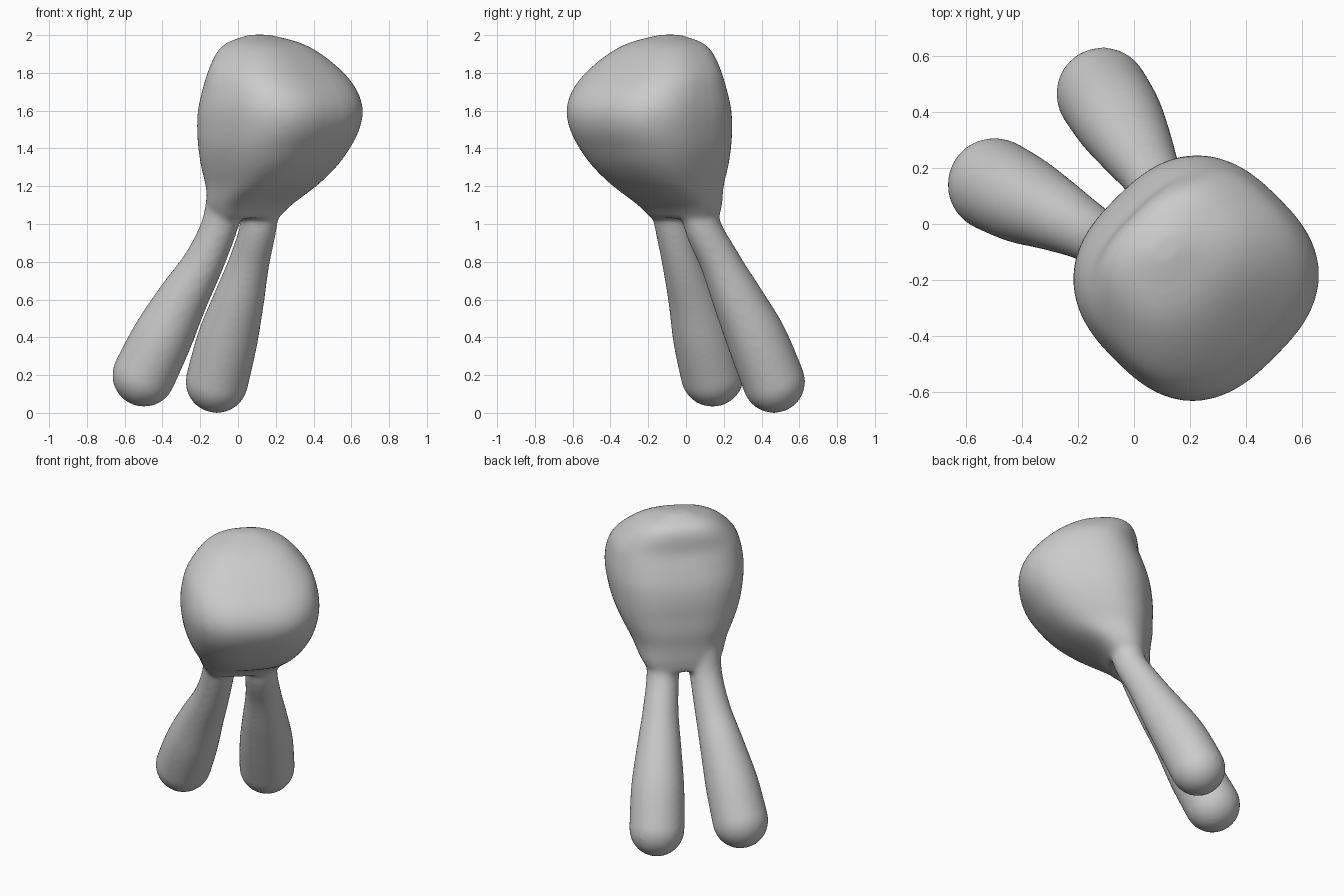
import bpy, bmesh, math
from mathutils import Vector

if "Cube" in bpy.data.objects:
    bpy.data.objects.remove(bpy.data.objects["Cube"])

SIDES = 48
bm = bmesh.new()


def spline(keys, steps):
    """Smooth interpolation through key tuples (Catmull-Rom)."""
    out = []
    for i in range(len(keys) - 1):
        p0, p1 = keys[max(i - 1, 0)], keys[i]
        p2, p3 = keys[i + 1], keys[min(i + 2, len(keys) - 1)]
        for s in range(steps):
            t = s / steps
            out.append([0.5 * (2 * b + (c - a) * t + (2 * a - 5 * b + 4 * c - d) * t * t
                               + (3 * b - a - 3 * c + d) * t ** 3)
                        for a, b, c, d in zip(p0, p1, p2, p3)])
    return out + [list(keys[-1])]


def loft(rings):
    """Closed skin over a list of point rings."""
    rows = [[bm.verts.new(p) for p in ring] for ring in rings]
    for r0, r1 in zip(rows, rows[1:]):
        for i in range(SIDES):
            j = (i + 1) % SIDES
            bm.faces.new((r0[i], r0[j], r1[j], r1[i]))
    bm.faces.new(rows[0][::-1])
    bm.faces.new(rows[-1])


# Crown: rounded-square sections (z, forward centre, half depth, half width)
fwd = Vector((1, -1, 0)).normalized()
side = Vector((1, 1, 0)).normalized()
crown = [(1.03, .03, .11, .21), (1.1, .065, .157, .25), (1.2, .152, .25, .29),
         (1.3, .209, .319, .34), (1.4, .25, .361, .38), (1.5, .281, .392, .402),
         (1.6, .297, .395, .412), (1.7, .293, .36, .402), (1.8, .262, .295, .37),
         (1.9, .208, .23, .285), (1.96, .17, .16, .195), (2.002, .14, .04, .06)]


def rounded(c, s, n=2.6):
    def power(x):
        return math.copysign(abs(x) ** (2 / n), x)
    return power(c), power(s)


rings = []
for z, u, a, b in spline(crown, 5):
    ring = []
    for k in range(SIDES):
        t = 2 * math.pi * k / SIDES
        c, s = rounded(math.cos(t), math.sin(t))
        ring.append(fwd * (u + a * c) + side * (.02 + b * s) + Vector((0, 0, z)))
    rings.append(ring)
loft(rings)


# Roots: tapered round limbs with a ball end (x, y, z, radius)
def root(keys):
    path = spline(keys, 8)
    pts = [Vector(p[:3]) for p in path]
    rad = [p[3] for p in path]
    end, r = pts[-1], rad[-1]
    d = (pts[-1] - pts[-3]).normalized()
    for k in range(1, 10):
        t = k / 10 * math.pi / 2
        pts.append(end + d * r * math.sin(t))
        rad.append(r * math.cos(t))
    rings = []
    for i, (p, r) in enumerate(zip(pts, rad)):
        t = (pts[min(i + 1, len(pts) - 1)] - pts[max(i - 1, 0)]).normalized()
        e1 = t.cross(side).normalized()
        e2 = t.cross(e1)
        rings.append([p + r * (math.cos(q) * e1 + math.sin(q) * e2)
                      for q in (2 * math.pi * k / SIDES for k in range(SIDES))])
    loft(rings)


root([(-.05, -.10, 1.2, .11), (-.095, -.07, 1.0, .098), (-.18, -.02, .8, .108),
      (-.295, .04, .6, .135), (-.40, .09, .4, .16), (-.498, .14, .2, .168)])
root([(.12, .07, 1.2, .11), (.11, .085, 1.0, .098), (.06, .18, .8, .108),
      (.005, .275, .6, .135), (-.055, .375, .39, .16), (-.112, .465, .165, .166)])

bmesh.ops.recalc_face_normals(bm, faces=bm.faces)
mesh = bpy.data.meshes.new("rooted_body")
bm.to_mesh(mesh)
bm.free()
body = bpy.data.objects.new("rooted_body", mesh)
bpy.context.collection.objects.link(body)

# Fuse crown and roots into one soft skin
fuse = body.modifiers.new("fuse", 'REMESH')
fuse.mode = 'VOXEL'
fuse.voxel_size = 0.014
fuse.use_smooth_shade = True
soften = body.modifiers.new("soften", 'SMOOTH')
soften.factor = 0.5
soften.iterations = 14

grey = bpy.data.materials.new("light_grey")
grey.diffuse_color = (.6, .6, .6, 1)
grey.use_nodes = True
grey.node_tree.nodes["Principled BSDF"].inputs["Base Color"].default_value = grey.diffuse_color
mesh.materials.append(grey)
for p in mesh.polygons:
    p.use_smooth = True
